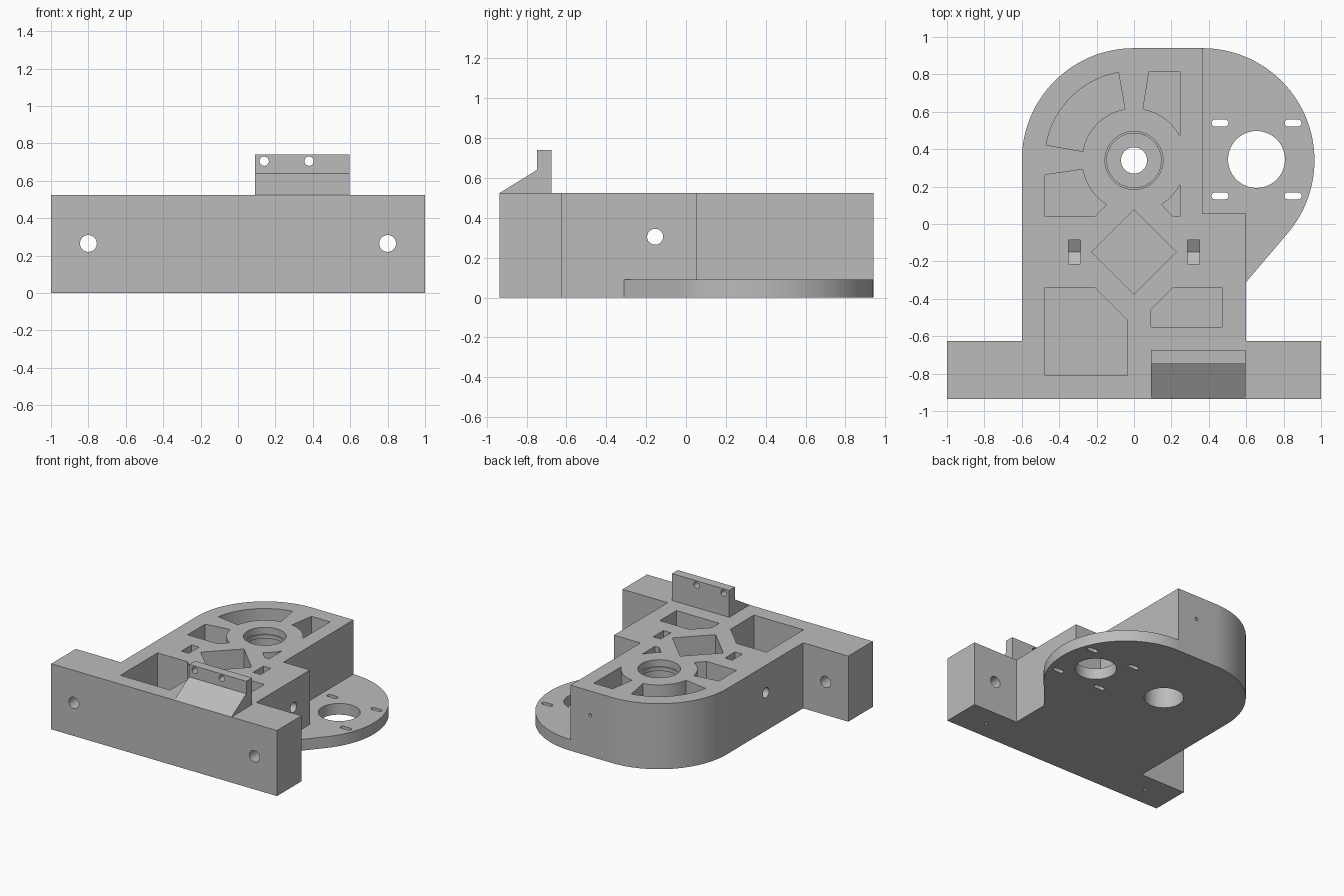
import bpy, bmesh
from math import cos, sin, radians
from mathutils import Matrix, Vector

cube = bpy.data.objects.get("Cube")
if cube:
    bpy.data.objects.remove(cube)

grey = bpy.data.materials.new("plain grey")
grey.use_nodes = True
grey.diffuse_color = (0.5, 0.5, 0.5, 1)
grey.node_tree.nodes["Principled BSDF"].inputs["Base Color"].default_value = (0.5, 0.5, 0.5, 1)

TOP, FLOOR = 0.525, 0.09      # block height, plate thickness and pocket floor
HUB = (0, 0.34)               # bearing axis
MOTOR = (0.655, 0.345)        # motor axis


def arc(centre, r, a, b, n=24):
    steps = [radians(a + (b - a) * i / n) for i in range(n + 1)]
    return [(centre[0] + r * cos(t), centre[1] + r * sin(t)) for t in steps]


def prism(name, pts, lo, hi, axis="z"):
    """Extrude a 2D outline along an axis; x uses (y, z), y uses (x, z)."""
    place = {"x": lambda p, h: (h, p[0], p[1]),
             "y": lambda p, h: (p[0], h, p[1]),
             "z": lambda p, h: (p[0], p[1], h)}[axis]
    bm = bmesh.new()
    base = bm.faces.new([bm.verts.new(place(p, lo)) for p in pts])
    ext = bmesh.ops.extrude_face_region(bm, geom=[base])
    moved = [v for v in ext["geom"] if isinstance(v, bmesh.types.BMVert)]
    bmesh.ops.translate(bm, verts=moved, vec=Vector(place((0, 0), hi - lo)))
    bmesh.ops.recalc_face_normals(bm, faces=bm.faces)
    mesh = bpy.data.meshes.new(name)
    bm.to_mesh(mesh)
    bm.free()
    mesh.materials.append(grey)
    ob = bpy.data.objects.new(name, mesh)
    bpy.context.collection.objects.link(ob)
    return ob


def cut(target, pts, lo, hi, axis="z"):
    cutter = prism("cutter", pts, lo, hi, axis)
    cutter.hide_render = True
    mod = target.modifiers.new("cut", "BOOLEAN")
    mod.operation, mod.solver, mod.object = "DIFFERENCE", "EXACT", cutter
    bpy.context.view_layer.objects.active = target
    bpy.ops.object.modifier_apply(modifier=mod.name)
    bpy.data.objects.remove(cutter)


def drill(target, centre, r, lo, hi, axis="z", n=40):
    cut(target, arc(centre, r, 0, 360 - 360 / n, n - 1), lo, hi, axis)


# main block: wide front flange, straight body, rounded back corner
block = prism("main_block",
              [(-1, -0.935), (1, -0.935), (1, -0.625), (0.6, -0.625), (0.6, 0.055),
               (0.365, 0.055), (0.365, 0.94)]
              + arc(HUB, 0.6, 90, 180, 32)
              + [(-0.6, -0.625), (-1, -0.625)], 0, TOP)

# lightening pockets
pockets = [
    [(-0.475, -0.34), (-0.21, -0.34), (-0.035, -0.515), (-0.035, -0.81), (-0.475, -0.81)],
    [(0.21, -0.34), (0.47, -0.34), (0.47, -0.55), (0.09, -0.55), (0.09, -0.46)],
    [(0, 0.075), (0.225, -0.15), (0, -0.375), (-0.225, -0.15)],
    arc(HUB, 0.477, 100, 170) + arc(HUB, 0.278, 170, 100),
    [(0.08, 0.815), (0.247, 0.815)] + arc(HUB, 0.278, 28, 80),
    [(-0.475, 0.04), (-0.475, 0.263)] + arc(HUB, 0.278, 190, 238) + [(-0.21, 0.04)],
    [(0.21, 0.04), (0.247, 0.04)] + arc(HUB, 0.278, -28, -58),
]
for outline in pockets:
    cut(block, outline, FLOOR, TOP + 0.1)

# bearing seat with retaining lip, shaft hole and lower recess
drill(block, HUB, 0.155, 0.47, TOP + 0.1, n=56)
drill(block, HUB, 0.145, 0.40, 0.5, n=56)
drill(block, HUB, 0.155, 0.36, 0.44, n=56)
drill(block, HUB, 0.07, 0.1, 0.45)
drill(block, HUB, 0.145, -0.1, 0.2, n=56)

# cross hole and the pointed nut slots it passes through
drill(block, (-0.155, 0.305), 0.04, -0.7, 0.7, "x")
for x in (-0.318, 0.318):
    cut(block, [(-0.215, 0.27), (-0.15, 0.232), (-0.085, 0.27), (-0.085, 0.6), (-0.215, 0.6)],
        x - 0.033, x + 0.033, "x")

# flange bolt holes and small set screw holes
for side in (-1, 1):
    drill(block, (side * 0.8, 0.265), 0.045, -1.1, -0.5, "y")
    drill(block, (side * 0.76, -0.78), 0.012, -0.1, 0.15, n=12)
drill(block, (0.19, 0.33), 0.013, 0.75, 1.0, "y", 12)

# thin motor plate beside the block
plate = prism("motor_plate",
              [(0.365, 0.055)] + arc((0.365, 0.34), 0.6, 90, -40.5, 48)
              + [(0.6, -0.31), (0.6, 0.055)], 0, FLOOR)
drill(plate, MOTOR, 0.152, -0.1, 0.2, n=56)
for sx in (-1, 1):
    for sy in (-1, 1):
        x, y = MOTOR[0] + sx * 0.195, MOTOR[1] + sy * 0.195
        cut(plate, arc((x + 0.028, y), 0.018, -90, 90, 10)
            + arc((x - 0.028, y), 0.018, 90, 270, 10), -0.1, 0.2)

# upright sensor bracket with a sloped front brace
bracket = prism("sensor_bracket",
                [(-0.935, TOP), (-0.675, TOP), (-0.675, 0.74), (-0.748, 0.74), (-0.748, 0.64)],
                0.09, 0.597, "x")
for x in (0.14, 0.38):
    drill(bracket, (x, 0.705), 0.025, -0.9, -0.6, "y", 24)

# smooth the curved walls, keep corners crisp
bpy.ops.object.select_all(action="DESELECT")
for ob in (block, plate, bracket):
    ob.select_set(True)
bpy.context.view_layer.objects.active = block
bpy.ops.object.shade_smooth_by_angle(angle=radians(25))
